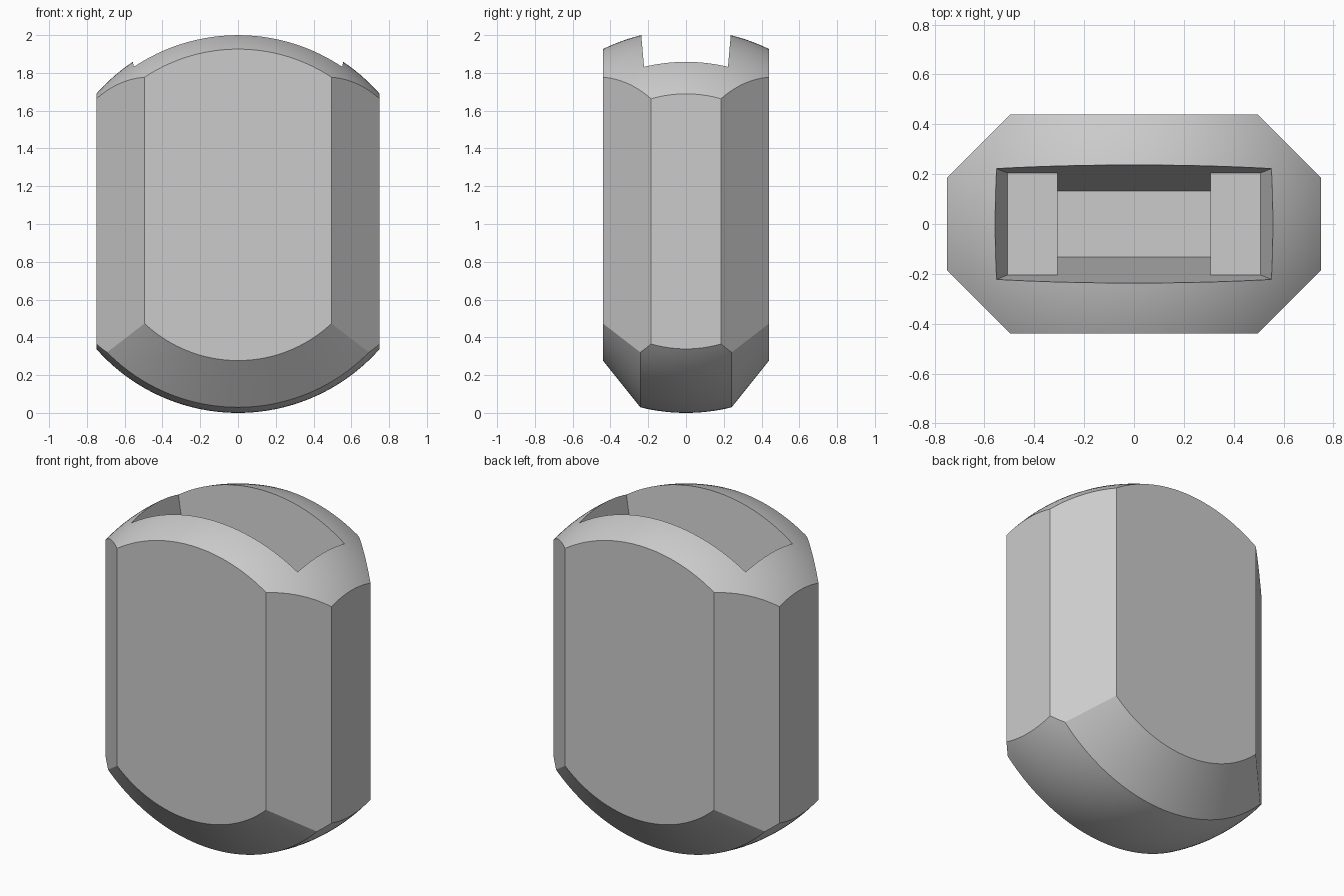
import bpy, bmesh
from math import sin, cos, pi, radians, sqrt

cube = bpy.data.objects.get("Cube")
if cube:
    bpy.data.objects.remove(cube, do_unlink=True)

grey = bpy.data.materials.new("plain grey")
grey.use_nodes = True
colour = (0.6, 0.6, 0.6, 1)
grey.diffuse_color = colour
grey.node_tree.nodes["Principled BSDF"].inputs["Base Color"].default_value = colour


def loft(name, loops):
    """Skin closed loops of equal length and cap both ends."""
    bm = bmesh.new()
    rows = [[bm.verts.new(p) for p in loop] for loop in loops]
    n = len(rows[0])
    for a, b in zip(rows, rows[1:]):
        for i in range(n):
            j = (i + 1) % n
            bm.faces.new((a[i], a[j], b[j], b[i]))
    bm.faces.new(rows[0])
    bm.faces.new(rows[-1])
    bmesh.ops.recalc_face_normals(bm, faces=bm.faces)
    mesh = bpy.data.meshes.new(name)
    bm.to_mesh(mesh)
    bm.free()
    mesh.materials.append(grey)
    obj = bpy.data.objects.new(name, mesh)
    bpy.context.collection.objects.link(obj)
    return obj


def combine(target, cutter, operation):
    """Apply a boolean and discard the cutter."""
    mod = target.modifiers.new("cut", 'BOOLEAN')
    mod.operation = operation
    mod.solver = 'EXACT'
    mod.object = cutter
    bpy.ops.object.select_all(action='DESELECT')
    bpy.context.view_layer.objects.active = target
    target.select_set(True)
    bpy.ops.object.modifier_apply(modifier=mod.name)
    bpy.data.objects.remove(cutter, do_unlink=True)


def rect(hx, hy, z):
    return [(-hx, -hy, z), (hx, -hy, z), (hx, hy, z), (-hx, hy, z)]


# Body: upright prism with chamfered corners
corners = [(0.75, 0.185), (0.495, 0.44)]
corners += [(-x, y) for x, y in reversed(corners)]
corners += [(-x, -y) for x, y in corners]
body = loft("body", [[(x, y, z) for x, y in corners] for z in (-0.2, 2.2)])

# Domed top: hemisphere with a straight skirt
SEG, RINGS = 128, 40
TOP_Z = 1.028


def ring(r, z):
    return [(r * cos(2 * pi * i / SEG), r * sin(2 * pi * i / SEG), z) for i in range(SEG)]


dome = [ring(1, -0.5)]
for k in range(RINGS):
    a = pi / 2 * k / RINGS
    dome.append(ring(cos(a), TOP_Z + sin(a)))
combine(body, loft("dome_cutter", dome), 'INTERSECT')

# Rounded base: spherical band with a conical bevel at front and back
EDGE = 0.242
band = [EDGE * k / 8 for k in range(-8, 9)]
profile = [(y, sqrt(1 - y * y)) for y in band]
end = (0.5, profile[0][1] - 1.25 * (0.5 - EDGE))
profile = [(-end[0], end[1])] + profile + [end]


def trough(y, r):
    arc = [(r * cos(pi + pi * i / SEG), y, 1 + r * sin(pi + pi * i / SEG)) for i in range(SEG + 1)]
    return arc + [(r, y, 2.5), (-r, y, 2.5)]


combine(body, loft("base_cutter", [trough(y, r) for y, r in profile]), 'INTERSECT')

# Tapered slot in the top, then the deeper well between two ledges
LEDGE, FLOOR, RIM = 1.635, 0.81, 2.2
rise = RIM - LEDGE
slot = [rect(0.508, 0.205, LEDGE), rect(0.508 + 0.22 * rise, 0.205 + 0.0875 * rise, RIM)]
combine(body, loft("slot_cutter", slot), 'DIFFERENCE')
well = [rect(0.307, 0.133, FLOOR), rect(0.307, 0.205, LEDGE), rect(0.307, 0.205, LEDGE + 0.06)]
combine(body, loft("well_cutter", well), 'DIFFERENCE')

# Smooth the curved surfaces, keep the creases
bpy.ops.object.select_all(action='DESELECT')
bpy.context.view_layer.objects.active = body
body.select_set(True)
bpy.ops.object.shade_smooth_by_angle(angle=radians(20))
